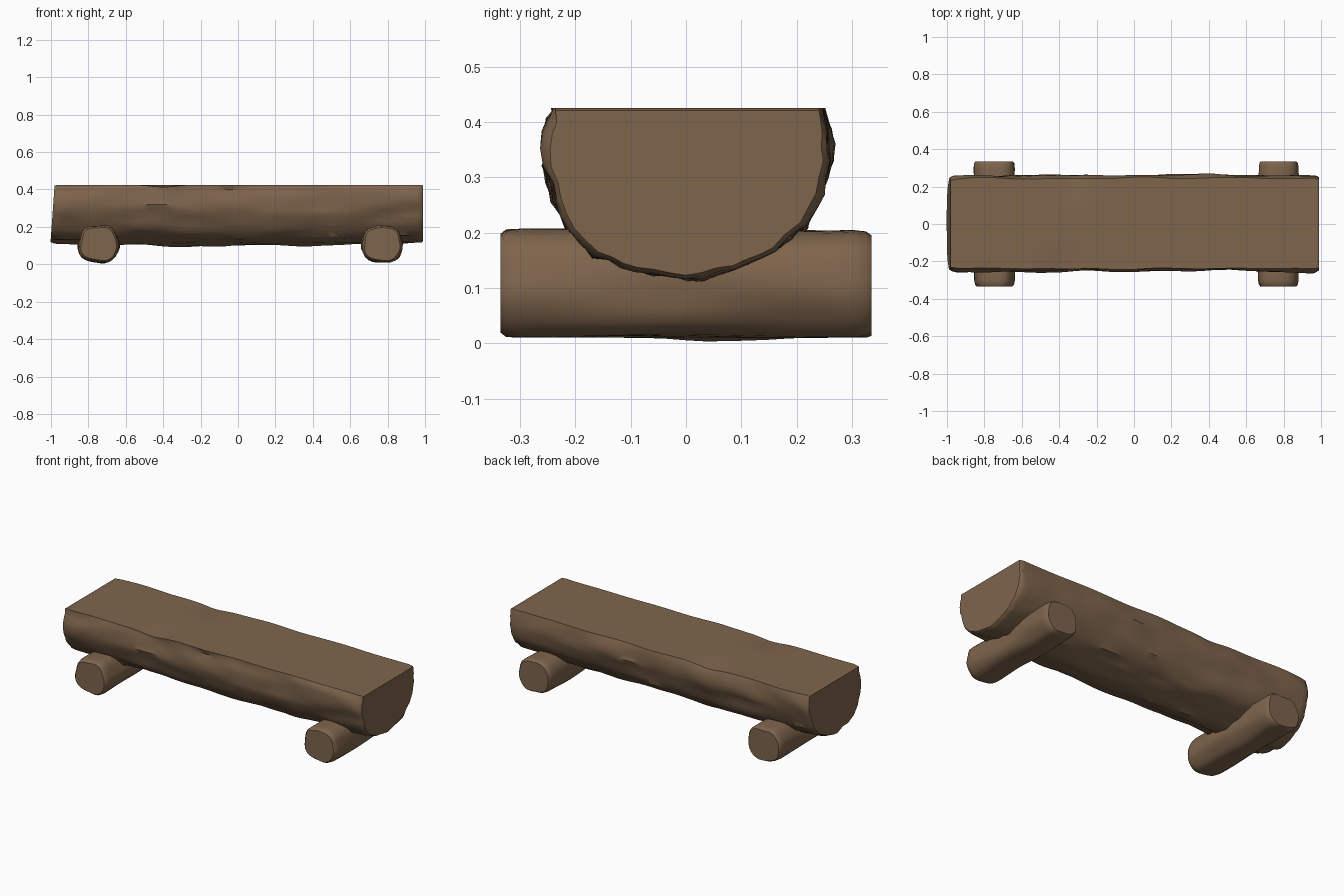
import bpy, bmesh, math
from mathutils import Vector, noise

if "Cube" in bpy.data.objects:
    bpy.data.objects.remove(bpy.data.objects["Cube"])

bark = bpy.data.materials.new("brown wood")
bark.diffuse_color = (0.21, 0.13, 0.073, 1)
bark.use_nodes = True
bark.node_tree.nodes["Principled BSDF"].inputs["Base Color"].default_value = bark.diffuse_color


def resample(points, step):
    """Subdivide a closed outline into short pieces."""
    out = []
    for i, a in enumerate(points):
        a, b = Vector(a), Vector(points[(i + 1) % len(points)])
        n = max(1, round((b - a).length / step))
        out += [a.lerp(b, k / n) for k in range(n)]
    return out


def loft(name, rings):
    """Skin closed rings of points and cap both ends."""
    bm = bmesh.new()
    vr = [[bm.verts.new(p) for p in r] for r in rings]
    n = len(vr[0])
    for a, b in zip(vr, vr[1:]):
        for i in range(n):
            j = (i + 1) % n
            bm.faces.new((a[i], a[j], b[j], b[i]))
    bm.faces.new(vr[0])
    bm.faces.new(vr[-1])
    bmesh.ops.recalc_face_normals(bm, faces=bm.faces)
    me = bpy.data.meshes.new(name)
    bm.to_mesh(me)
    bm.free()
    me.materials.append(bark)
    ob = bpy.data.objects.new(name, me)
    bpy.context.collection.objects.link(ob)
    bpy.ops.object.select_all(action='DESELECT')
    ob.select_set(True)
    bpy.context.view_layer.objects.active = ob
    bpy.ops.object.shade_smooth_by_angle(angle=math.radians(38))
    return ob


# Seat: half log with a flat top and rough bark below
outline = resample([(-0.238, 0.425), (-0.25, 0.38), (-0.253, 0.32), (-0.235, 0.26),
                    (-0.21, 0.205), (-0.165, 0.16), (-0.09, 0.132), (0, 0.113),
                    (0.09, 0.132), (0.165, 0.165), (0.215, 0.215), (0.24, 0.27),
                    (0.26, 0.33), (0.258, 0.385), (0.245, 0.425)], 0.03)
centre = Vector((0, 0.3))
stations = [(-1, 0.955), (-0.985, 0.99)] + [(-0.96 + 1.92 * i / 60, 1) for i in range(61)]
stations += [(0.98, 0.99), (0.99, 0.955)]
rings = []
for x, scale in stations:
    ring = []
    for p in outline:
        d = p - centre
        y, z = p
        if z < 0.42:
            rough = (0.014 * noise.noise((x * 2.2, y * 9, z * 9))
                     + 0.011 * noise.noise((x * 5 + 7, y * 24, z * 24)))
            q = centre + d * scale + d.normalized() * rough * (1 if scale == 1 else 0.5)
            y, z = q
            # belly sags slightly toward the middle
            z -= 0.016 * (1 - x * x) * max(0, (0.3 - z) / 0.2)
        else:
            y = y * (0.98 if scale < 1 else 1) + 0.012 * noise.noise((x * 4, y * 2, 3)) * abs(y) / 0.24
            if scale < 0.96:
                z -= 0.004
            # worn hollows along the two long edges
            for hx, side in ((-0.32, 1), (-0.4, -1)):
                w = math.exp(-((x - hx) / 0.09) ** 2)
                z -= 0.012 * w * max(0, (y * side - 0.1) / 0.14)
        lean = 0.02 * (z - 0.15) / 0.28 if x < -0.9 else 0
        ring.append((x + lean, y, z))
    rings.append(ring)
loft("seat", rings)

# Legs: two short round logs lying across the bench
for name, cx, seed in (("left_leg", -0.745, 2), ("right_leg", 0.77, 11)):
    ends = [(-0.335, 0.88), (-0.325, 0.96)]
    ends += [(-0.30 + 0.6 * i / 16, 1) for i in range(17)]
    ends += [(0.325, 0.97), (0.335, 0.9)]
    rings = []
    for y, s in ends:
        ring = []
        for i in range(28):
            a = math.tau * i / 28
            c, n = math.cos(a), math.sin(a)
            r = s + 0.1 * noise.noise((c * 1.6 + seed, y * 3.5, n * 1.6))
            # slightly squared round section
            k = (abs(c) ** 2.5 + abs(n) ** 2.5) ** (-1 / 2.5)
            x = cx + 0.107 * r * k * c
            z = 0.107 + 0.1 * r * k * n
            low = 0.01 - 0.01 * math.exp(-((y - 0.07) / 0.08) ** 2)
            ring.append((x, y, min(max(z, low), 0.207)))
        rings.append(ring)
    loft(name, rings)
